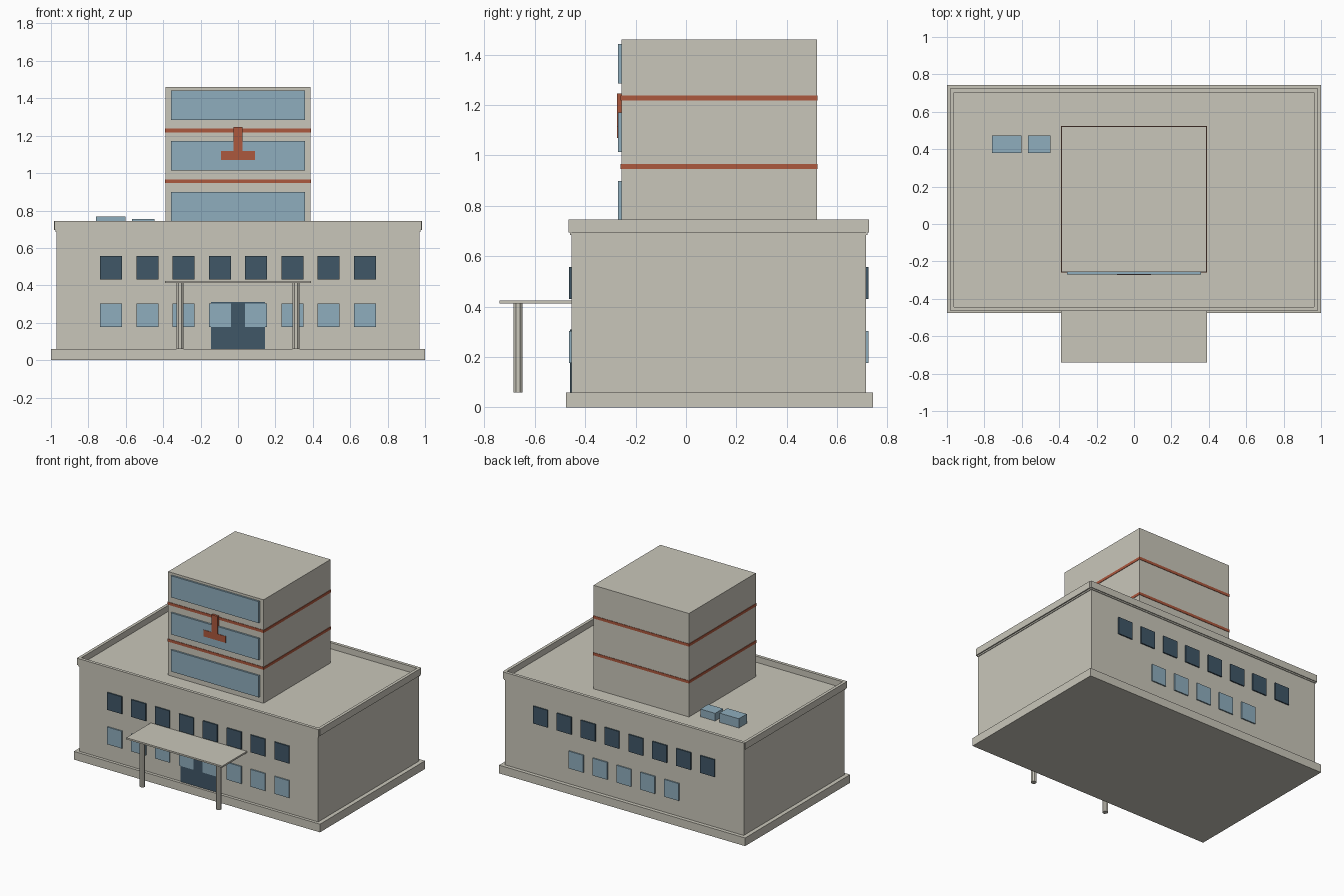
import bpy
import bmesh
from mathutils import Matrix, Vector

old = bpy.data.objects.get("Cube")
if old:
    bpy.data.objects.remove(old, do_unlink=True)


def material(name, rgb):
    m = bpy.data.materials.new(name)
    m.use_nodes = True
    m.diffuse_color = (*rgb, 1)
    m.node_tree.nodes["Principled BSDF"].inputs["Base Color"].default_value = (*rgb, 1)
    return m


CONCRETE = material("warm concrete", (0.584, 0.565, 0.491))
GLASS = material("pale blue glass", (0.275, 0.423, 0.509))
DARK = material("dark blue glass", (0.051, 0.095, 0.136))
RED = material("brick red", (0.413, 0.098, 0.048))


def finish(name, bm, mat):
    mesh = bpy.data.meshes.new(name)
    bm.to_mesh(mesh)
    bm.free()
    mesh.materials.append(mat)
    obj = bpy.data.objects.new(name, mesh)
    bpy.context.collection.objects.link(obj)
    return obj


def boxes(name, mat, *ranges):
    """One object from boxes given as (x range, y range, z range)."""
    bm = bmesh.new()
    for spans in ranges:
        lo, hi = Vector([s[0] for s in spans]), Vector([s[1] for s in spans])
        place = Matrix.Translation((lo + hi) / 2) @ Matrix.Diagonal((*(hi - lo), 1))
        bmesh.ops.create_cube(bm, size=1, matrix=place)
    return finish(name, bm, mat)


def window_row(name, mat, count, y, z):
    """Evenly spaced panes centred on the facade."""
    pitch, half = 0.194, 0.059
    centres = [(i - (count - 1) / 2) * pitch for i in range(count)]
    boxes(name, mat, *[((c - half, c + half), y, z) for c in centres])


# Wide lower block on its plinth
WX, FRONT, BACK, ROOF, TOP = 0.97, -0.455, 0.715, 0.70, 0.745
boxes("plinth", CONCRETE, ((-1, 1), (-0.477, 0.742), (0, 0.06)))
boxes("main_block", CONCRETE, ((-WX, WX), (FRONT, BACK), (0.06, ROOF)))

# Parapet around the roof, with a thin moulding under it
rim = (0.695, TOP)
boxes("parapet", CONCRETE,
      ((-0.98, 0.98), (FRONT - 0.011, FRONT + 0.012), rim),
      ((-0.98, 0.98), (BACK - 0.012, BACK + 0.011), rim),
      ((-0.984, -0.962), (FRONT, BACK), rim),
      ((0.962, 0.984), (FRONT, BACK), rim))
boxes("parapet_moulding", CONCRETE,
      ((-WX - 0.005, WX + 0.005), (FRONT - 0.005, BACK + 0.005), (0.685, 0.695)))

# Facade windows and entrance
upper, lower = (0.43, 0.557), (0.177, 0.304)
front_pane, back_pane = (FRONT - 0.009, FRONT), (BACK, BACK + 0.009)
window_row("front_upper_windows", DARK, 8, front_pane, upper)
window_row("front_lower_windows", GLASS, 8, front_pane, lower)
window_row("back_upper_windows", DARK, 8, back_pane, upper)
window_row("back_lower_windows", GLASS, 5, back_pane, lower)
boxes("entrance_door", DARK, ((-0.145, 0.145), (FRONT - 0.005, FRONT), (0.06, 0.31)))

# Entrance canopy on two faceted columns
boxes("canopy", CONCRETE, ((-0.39, 0.39), (-0.74, FRONT), (0.412, 0.424)))
bm = bmesh.new()
for side in (-1, 1):
    spot = Matrix.Translation((side * 0.31, -0.667, 0.236)) @ Matrix.Rotation(0.3927, 4, "Z")
    bmesh.ops.create_cone(bm, cap_ends=True, segments=8, radius1=0.019, radius2=0.019,
                          depth=0.352, matrix=spot)
finish("canopy_columns", bm, CONCRETE)

# Tower with red bands
TX, TF, TB = 0.388, -0.257, 0.52
boxes("tower", CONCRETE, ((-TX, TX), (TF, TB), (ROOF, 1.46)))
boxes("tower_bands", RED, *[((-TX - 0.003, TX + 0.003), (TF - 0.003, TB + 0.003), (z, z + 0.02))
                            for z in (0.947, 1.218)])

# Long tower windows and the upside-down T emblem
boxes("tower_windows", GLASS, *[((-0.357, 0.357), (TF - 0.013, TF), (z, z + 0.158))
                                for z in (0.74, 1.013, 1.285)])
emblem = (TF - 0.016, TF)
boxes("emblem", RED,
      ((-0.025, 0.025), emblem, (1.118, 1.247)),
      ((-0.09, 0.09), emblem, (1.07, 1.118)))

# Rooftop equipment
boxes("roof_units", GLASS,
      ((-0.76, -0.602), (0.38, 0.472), (ROOF, 0.768)),
      ((-0.567, -0.447), (0.38, 0.472), (ROOF, 0.756)))
